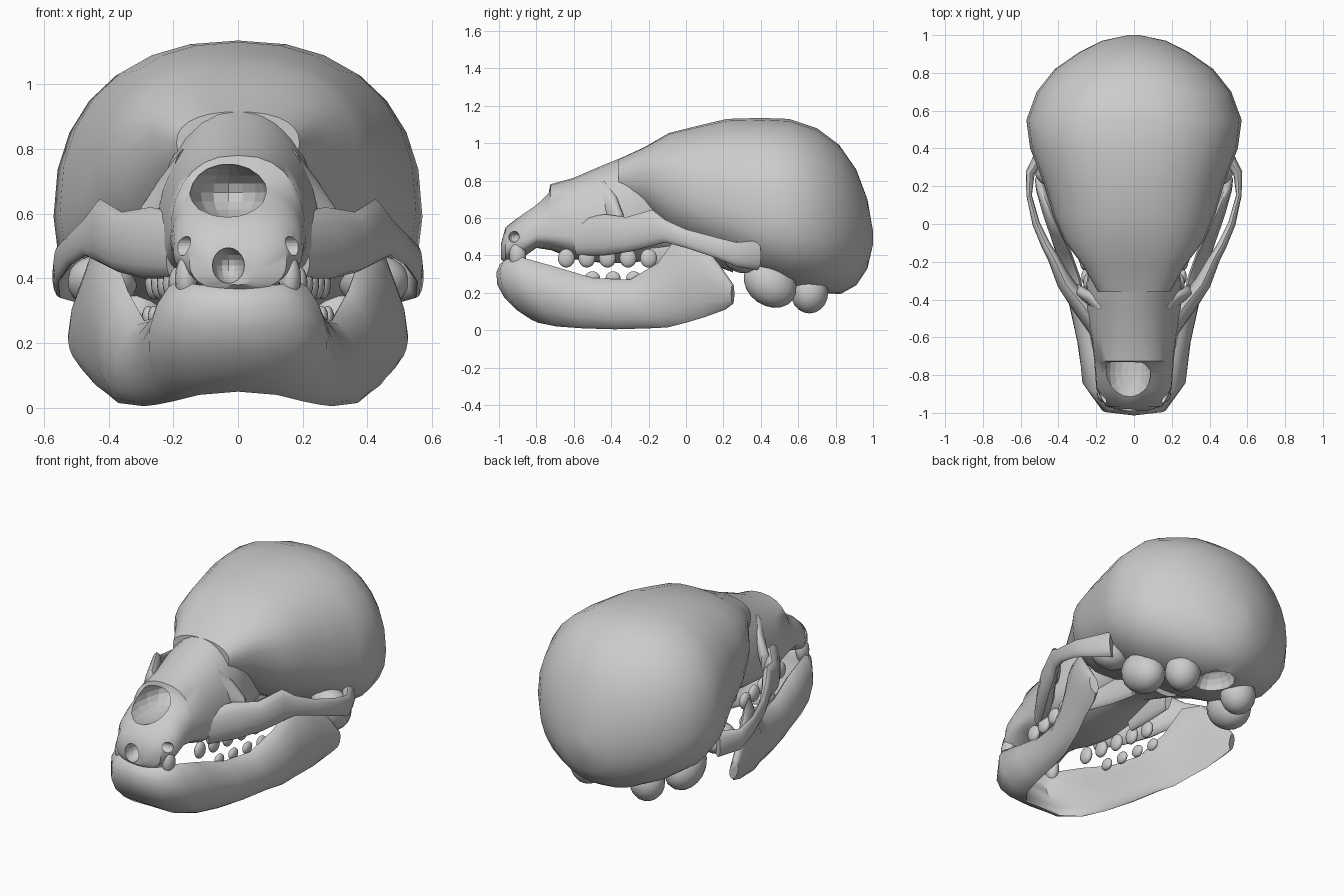
import bpy, bmesh, math
from mathutils import Vector, Matrix

parts = []

def from_rings(name, rings):
    bm = bmesh.new()
    loops = [[bm.verts.new(p) for p in r] for r in rings]
    n = len(loops[0])
    for a, b in zip(loops, loops[1:]):
        for i in range(n):
            j = (i + 1) % n
            bm.faces.new((a[i], a[j], b[j], b[i]))
    bm.faces.new(loops[0][::-1])
    bm.faces.new(loops[-1])
    return finish(name, bm)

def finish(name, bm):
    bmesh.ops.recalc_face_normals(bm, faces=bm.faces)
    me = bpy.data.meshes.new(name)
    bm.to_mesh(me)
    bm.free()
    ob = bpy.data.objects.new(name, me)
    bpy.context.collection.objects.link(ob)
    parts.append(ob)
    return ob

def loft(name, sections, seg=28):
    # section: y, half width, bottom z, top z, widest z, squareness
    rings = []
    for y, w, zb, zt, zm, e in sections:
        ring = []
        for i in range(seg):
            a = 2 * math.pi * i / seg
            c, s = math.cos(a), math.sin(a)
            x = math.copysign(abs(c) ** (2 / e), c) * w
            h = (zt - zm) if s > 0 else (zm - zb)
            ring.append((x, y, zm + math.copysign(abs(s) ** (2 / e), s) * h))
        rings.append(ring)
    return from_rings(name, rings)

def plate(name, pts):
    # point: top xyz, bottom xyz, half thickness, outward bulge
    mids = [(Vector(p[0:3]) + Vector(p[3:6])) / 2 for p in pts]
    rings = []
    for i, p in enumerate(pts):
        t = mids[min(i + 1, len(pts) - 1)] - mids[max(i - 1, 0)]
        n = Vector((t.y, -t.x, 0)).normalized()
        ring = []
        for k in range(14):
            a = 2 * math.pi * k / 14
            u = 0.5 - 0.5 * math.cos(a)
            pos = Vector(p[0:3]).lerp(Vector(p[3:6]), u)
            ring.append(pos + n * (p[7] * 4 * u * (1 - u) + p[6] * math.sin(a)))
        rings.append(ring)
    return from_rings(name, rings)

def blob(name, loc, size, tilt=0):
    bm = bmesh.new()
    bmesh.ops.create_uvsphere(bm, u_segments=16, v_segments=10, radius=1)
    m = Matrix.Translation(loc) @ Matrix.Rotation(tilt, 4, 'X') @ Matrix.Diagonal((*size, 1))
    bmesh.ops.transform(bm, matrix=m, verts=bm.verts)
    return finish(name, bm)

def cut(target, cutter):
    parts.remove(cutter)
    cutter.hide_render = True
    cutter.hide_set(True)
    mod = target.modifiers.new("cut", 'BOOLEAN')
    mod.operation = 'DIFFERENCE'
    mod.solver = 'EXACT'
    mod.object = cutter

def flip(p, s):
    return (p[0] * s, p[1], p[2], p[3] * s, *p[4:])

# Braincase
brain = loft("braincase", [
    (-.36, .19, .70, .915, .82, 2.3), (-.22, .27, .62, .98, .84, 2.3),
    (-.09, .37, .50, 1.055, .78, 2.3), (.05, .43, .43, 1.09, .72, 2.3),
    (.22, .48, .36, 1.13, .66, 2.3), (.40, .55, .26, 1.135, .61, 2.3),
    (.55, .57, .21, 1.13, .59, 2.3), (.70, .515, .19, 1.08, .57, 2.2),
    (.82, .42, .19, .99, .56, 2.1), (.91, .29, .24, .86, .54, 2),
    (.97, .17, .33, .70, .51, 2), (1.0, .03, .46, .53, .5, 2)])

# Snout and face, continuing back as the skull base
face = loft("snout", [
    (-.99, .06, .38, .46, .42, 2.2), (-.965, .15, .36, .55, .45, 2.4),
    (-.87, .20, .39, .625, .48, 2.5), (-.80, .205, .44, .68, .51, 2.5),
    (-.735, .21, .43, .735, .51, 2.4), (-.725, .21, .43, .78, .51, 2.4),
    (-.60, .225, .38, .815, .50, 2.2), (-.45, .255, .36, .88, .51, 2.1),
    (-.30, .25, .36, .94, .53, 2.1), (-.15, .22, .38, 1.0, .55, 2.1),
    (0, .18, .40, .95, .55, 2), (.25, .18, .31, .9, .5, 2)])

# Nose opening, incisor gap and small front holes
cut(face, blob("nose_cutter", (-.03, -.78, .665), (.12, .25, .09)))
cut(face, blob("incisor_cutter", (-.03, -.99, .44), (.05, .10, .055)))
for s in (-1, 1):
    cut(face, blob("side_hole_cutter", (.17 * s, -.92, .50), (.06, .03, .03)))

# Foramen under the back of the braincase
cut(brain, blob("foramen_cutter", (0, .70, .20), (.10, .13, .11)))

# Lower jaw, one bent plate swept from left to right
jaw = [(.12, -.96, .38, .12, -.79, .04, .05, .06),
       (.19, -.88, .39, .20, -.69, .02, .045, .045),
       (.21, -.70, .34, .25, -.55, .01, .04, .03),
       (.25, -.50, .28, .29, -.38, .005, .04, .03),
       (.29, -.30, .27, .33, -.20, .01, .04, .03),
       (.34, -.15, .36, .37, -.10, .015, .035, .03),
       (.39, -.05, .50, .40, 0, .04, .03, .03),
       (.44, .06, .49, .44, .10, .07, .03, .02),
       (.49, .18, .35, .47, .21, .11, .03, .01),
       (.51, .25, .25, .49, .25, .14, .025, 0)]
plate("lower_jaw", [flip(p, -1) for p in reversed(jaw)]
      + [(0, -.97, .37, 0, -.80, .05, .05, .06)] + jaw)

for s in (-1, 1):
    # Cheek arch
    plate("cheek_arch", [flip(p, s) for p in [
        (.17, -.58, .60, .20, -.58, .40, .04, 0),
        (.27, -.43, .62, .29, -.43, .40, .05, 0),
        (.36, -.32, .605, .37, -.30, .42, .045, 0),
        (.425, -.18, .645, .43, -.18, .45, .03, 0),
        (.465, -.11, .59, .47, -.11, .47, .025, 0),
        (.515, 0, .54, .52, 0, .44, .02, 0),
        (.555, .15, .50, .555, .15, .39, .015, 0),
        (.55, .27, .47, .55, .27, .34, .025, 0),
        (.48, .38, .48, .48, .38, .32, .04, 0)]])
    # Front rim of the eye socket
    plate("eye_socket_rim", [flip(p, s) for p in [
        (.17, -.44, .80, .21, -.42, .60, .03, 0),
        (.23, -.38, .72, .27, -.38, .54, .03, 0),
        (.29, -.35, .63, .32, -.34, .48, .03, 0)]])
    # Jaw socket, ear capsule and rear condyle
    blob("jaw_socket", (.42 * s, .29, .39), (.11, .10, .08), -.5)
    blob("ear_capsule", (.31 * s, .45, .25), (.11, .15, .12), -.6)
    blob("rear_condyle", (.20 * s, .66, .20), (.10, .10, .11))
    # Plate behind the palate
    plate("palate_wing", [flip(p, s) for p in [
        (.17, -.22, .45, .17, -.22, .35, .025, 0),
        (.14, -.04, .48, .14, -.02, .32, .02, 0),
        (.13, .16, .44, .12, .14, .31, .02, 0)]])
    # Teeth along the cheek and at the front corners
    for k in range(5):
        y = -.64 + .11 * k
        x = .19 + .018 * k
        blob("upper_tooth", (x * s, y, .385), (.025, .045, .05))
        if k:
            blob("lower_tooth", ((x + .015) * s, y + .03, .28), (.02, .04, .035))
    blob("canine_tooth", (.16 * s, -.90, .40), (.035, .045, .07))

# Smooth shading that keeps sharp creases
bpy.ops.object.select_all(action='DESELECT')
for ob in parts:
    ob.select_set(True)
bpy.context.view_layer.objects.active = brain
bpy.ops.object.shade_smooth_by_angle(angle=math.radians(45))
